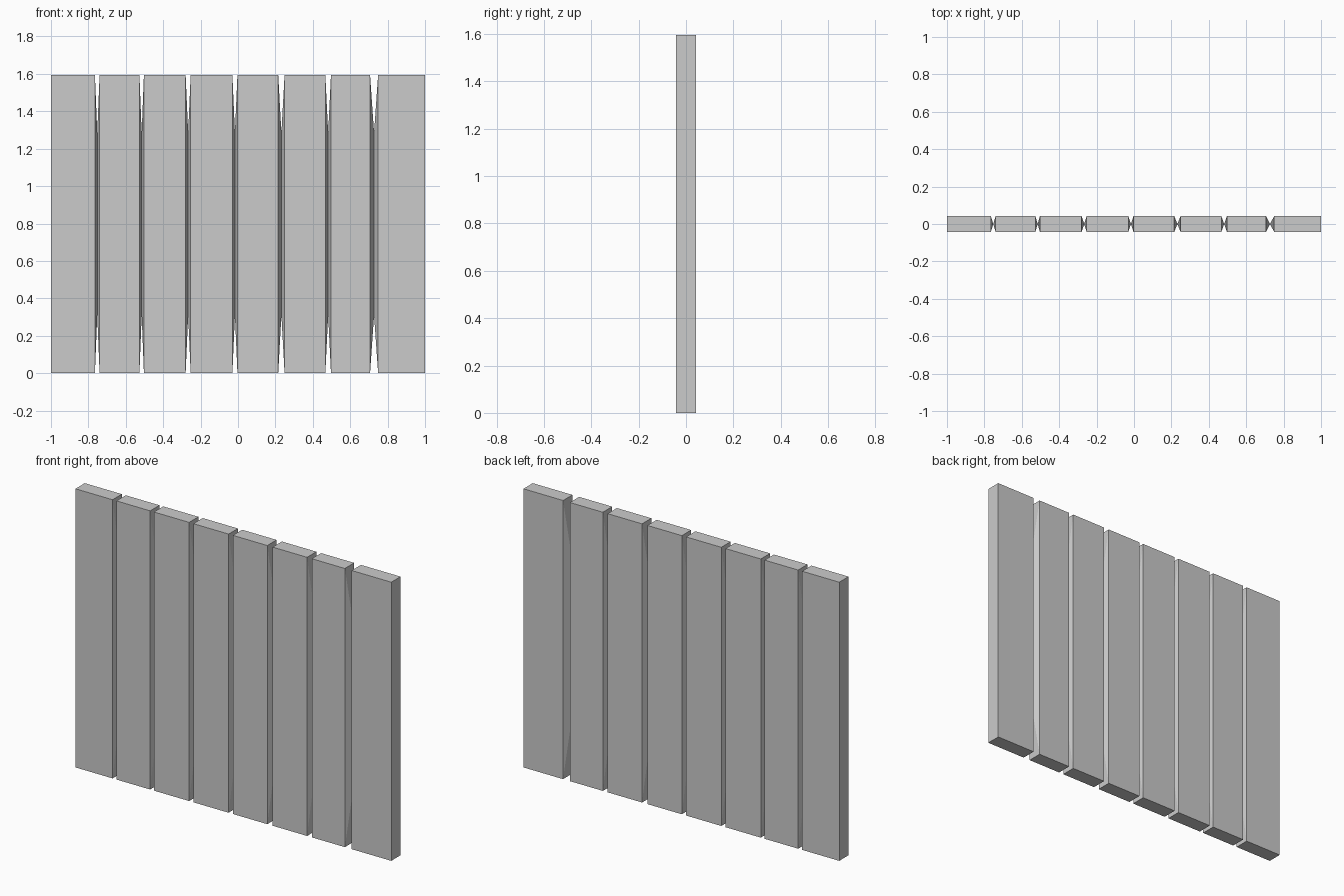
import bpy, bmesh

if "Cube" in bpy.data.objects:
    bpy.data.objects.remove(bpy.data.objects["Cube"])

HALF_T, HEIGHT = 0.042, 1.595
RIDGE_Z = (0.31, 1.285)        # vertical extent of the pinched joint between boards

# Left and right edge of each board
BOARDS = [(-1.0, -0.765), (-0.74, -0.527), (-0.503, -0.28), (-0.253, -0.03),
          (-0.003, 0.215), (0.249, 0.467), (0.497, 0.706), (0.749, 1.0)]


def add_side(bm, ring, ridge_x):
    """Close a board edge: flat, or tapering to a thin vertical ridge."""
    fb, bb, bt, ft = ring      # front/back bottom, back/front top
    if ridge_x is None:
        bm.faces.new(ring)
        return
    lo, hi = [bm.verts.new((ridge_x, 0, z)) for z in RIDGE_Z]
    bm.faces.new((fb, bb, lo))
    bm.faces.new((bb, bt, hi, lo))
    bm.faces.new((bt, ft, hi))
    bm.faces.new((ft, fb, lo, hi))


def board(name, x0, x1, ridge_left, ridge_right):
    bm = bmesh.new()
    rings = [[bm.verts.new((x, y, z)) for y, z in
              ((-HALF_T, 0), (HALF_T, 0), (HALF_T, HEIGHT), (-HALF_T, HEIGHT))]
             for x in (x0, x1)]
    a, b = rings
    for i in range(4):
        j = (i + 1) % 4
        bm.faces.new((a[i], a[j], b[j], b[i]))
    add_side(bm, a, ridge_left)
    add_side(bm, b, ridge_right)
    bmesh.ops.recalc_face_normals(bm, faces=bm.faces)
    mesh = bpy.data.meshes.new(name)
    bm.to_mesh(mesh)
    bm.free()
    bpy.context.collection.objects.link(bpy.data.objects.new(name, mesh))


# Neighbouring boards meet at a ridge in the middle of each gap
joints = [None] + [(l[1] + r[0]) / 2 for l, r in zip(BOARDS, BOARDS[1:])] + [None]
for i, (x0, x1) in enumerate(BOARDS):
    board(f"wall_board_{i + 1}", x0, x1, joints[i], joints[i + 1])
